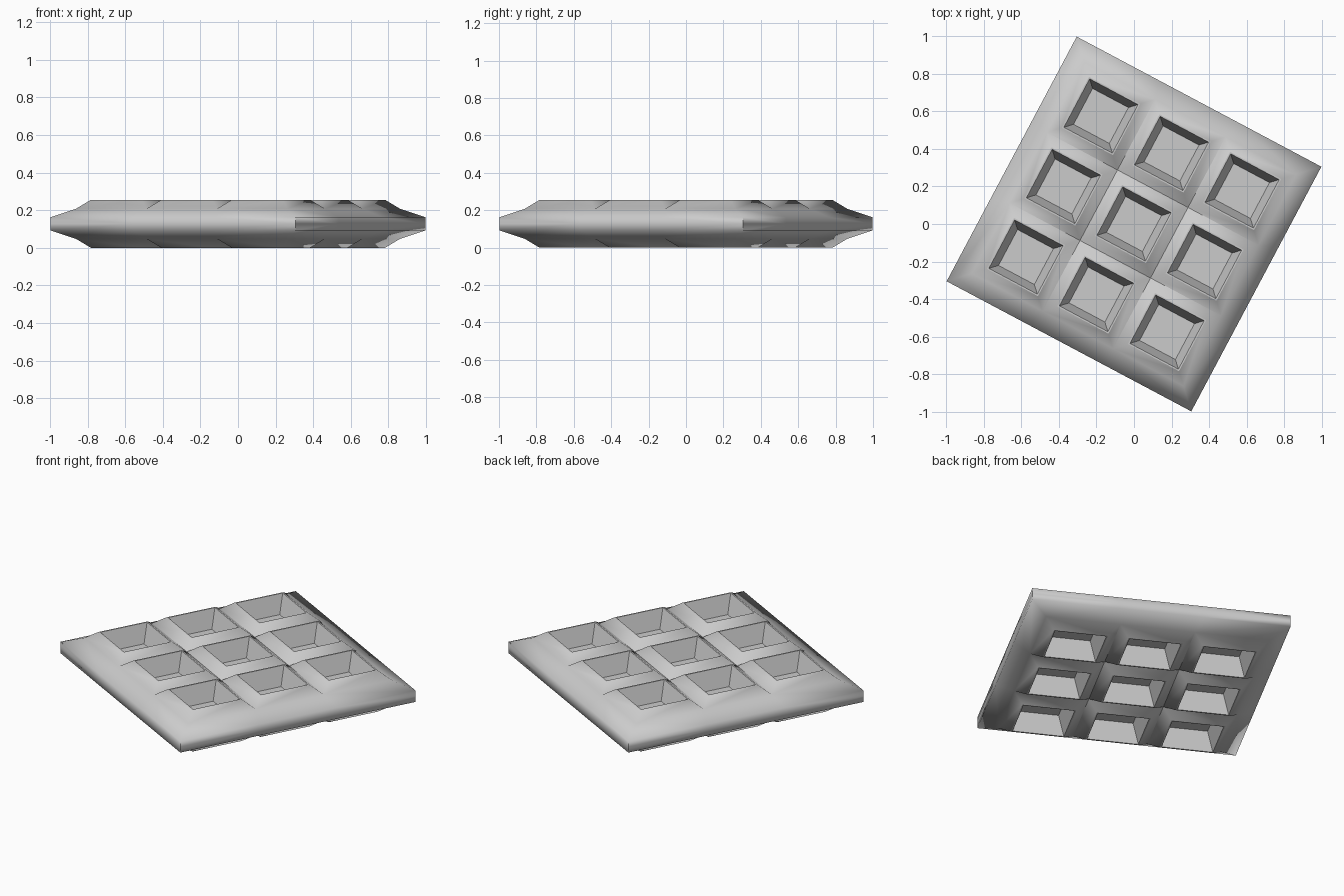
import bpy, bmesh, math
from mathutils import Matrix

if "Cube" in bpy.data.objects:
    bpy.data.objects.remove(bpy.data.objects["Cube"])

PITCH = 0.425             # cell spacing
FIELD = 1.5 * PITCH       # half size of the 3 x 3 cell field
EDGE = 0.737              # half size of the whole slab
MID = 0.1275              # mid height
# half size and height above mid for each ring of a cell, outside to inside
CELL = [(PITCH / 2, 0.080), (0.154, 0.1275), (0.146, 0.1275), (0.108, 0.018)]
RIM = 0.035               # half thickness at the outer edge
SIGNS = [(-1, -1), (1, -1), (1, 1), (-1, 1)]

bm = bmesh.new()


def ring(cx, cy, h, z):
    return [bm.verts.new((cx + sx * h, cy + sy * h, z)) for sx, sy in SIGNS]


def quad(pts):
    bm.faces.new([bm.verts.new(p) for p in pts])


for side in (1, -1):
    # waffle pockets with raised frames
    for i in (-1, 0, 1):
        for j in (-1, 0, 1):
            rings = [ring(i * PITCH, j * PITCH, h, MID + side * z) for h, z in CELL]
            for a, b in zip(rings, rings[1:]):
                for k in range(4):
                    n = (k + 1) % 4
                    bm.faces.new((a[k], a[n], b[n], b[k]))
            bm.faces.new(rings[-1])

    # sloping border and half of the side wall
    zi, zo = MID + side * CELL[0][1], MID + side * RIM
    s = EDGE / FIELD
    for q in range(4):
        turn = Matrix.Rotation(q * math.pi / 2, 3, 'Z')
        for k in range(3):
            a = -FIELD + k * PITCH
            b = a + PITCH
            quad([turn @ v for v in (
                Matrix.Identity(3) @ bm.verts.new((a, -FIELD, zi)).co,
                bm.verts.new((b, -FIELD, zi)).co,
                bm.verts.new((b * s, -EDGE, zo)).co,
                bm.verts.new((a * s, -EDGE, zo)).co)])
            quad([turn @ v for v in (
                bm.verts.new((a * s, -EDGE, zo)).co,
                bm.verts.new((b * s, -EDGE, zo)).co,
                bm.verts.new((b * s, -EDGE, MID)).co,
                bm.verts.new((a * s, -EDGE, MID)).co)])

# weld, drop loose points, fix normals and turn the slab on the table
bmesh.ops.delete(bm, geom=[v for v in bm.verts if not v.link_faces], context='VERTS')
bmesh.ops.remove_doubles(bm, verts=bm.verts, dist=0.0005)
bmesh.ops.recalc_face_normals(bm, faces=bm.faces)
bmesh.ops.rotate(bm, verts=bm.verts, cent=(0, 0, 0),
                 matrix=Matrix.Rotation(math.radians(-28), 3, 'Z'))

mesh = bpy.data.meshes.new("waffle")
bm.to_mesh(mesh)
bm.free()
waffle = bpy.data.objects.new("waffle", mesh)
bpy.context.collection.objects.link(waffle)
bpy.context.view_layer.objects.active = waffle
waffle.select_set(True)
bpy.ops.object.shade_smooth_by_angle(angle=math.radians(74))

# pocket floors stay flat
for p in mesh.polygons:
    if abs(p.normal.z) > 0.99:
        p.use_smooth = False
